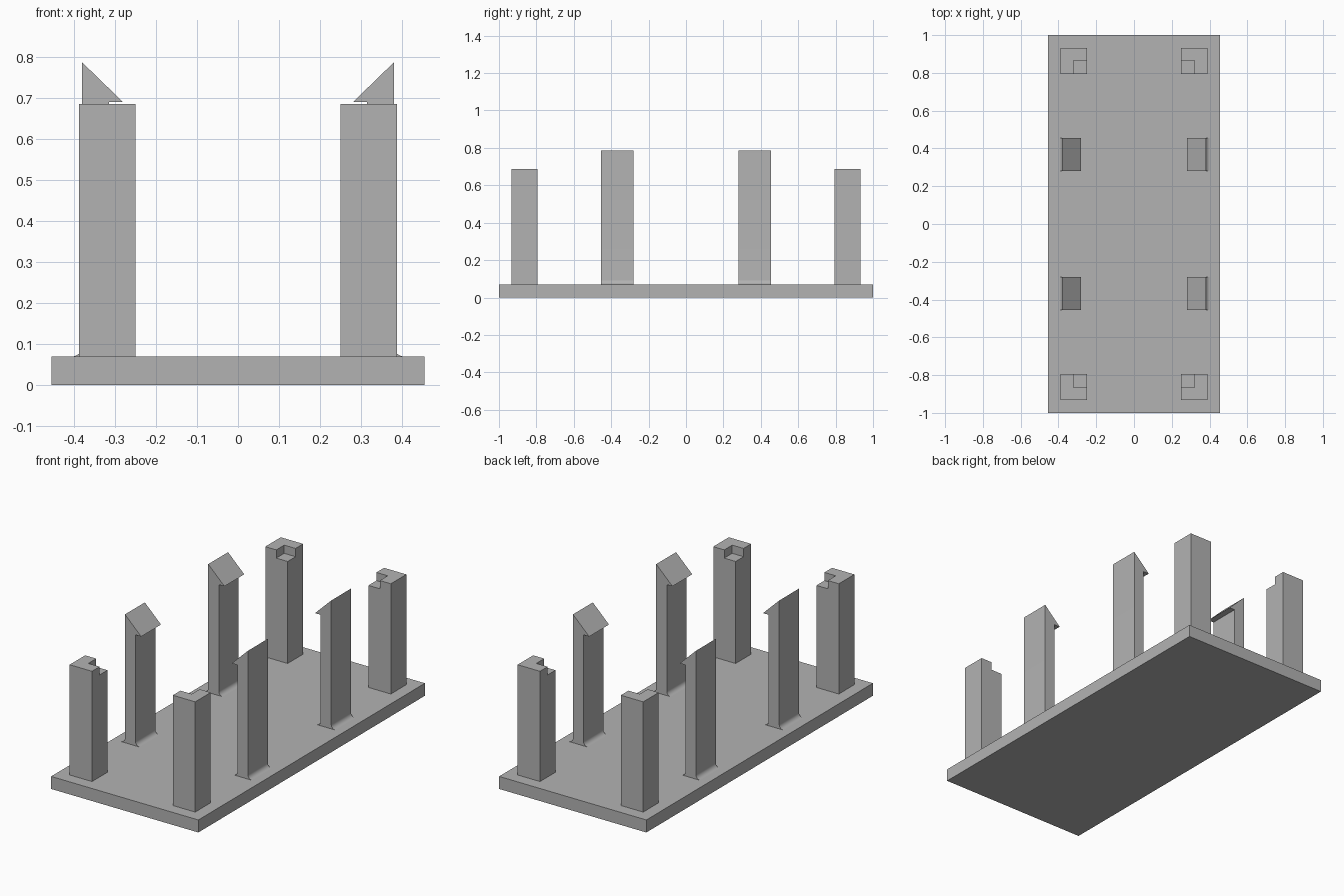
import bpy, bmesh, math

cube = bpy.data.objects.get("Cube")
if cube:
    bpy.data.objects.remove(cube, do_unlink=True)

# Single plastic colour
grey = bpy.data.materials.new("plain grey")
grey.use_nodes = True
colour = (0.45, 0.45, 0.45, 1)
grey.diffuse_color = colour
grey.node_tree.nodes["Principled BSDF"].inputs["Base Color"].default_value = colour

BASE_TOP = 0.07


def finish(name, bm, smooth=False):
    bmesh.ops.recalc_face_normals(bm, faces=bm.faces)
    mesh = bpy.data.meshes.new(name)
    bm.to_mesh(mesh)
    bm.free()
    mesh.materials.append(grey)
    obj = bpy.data.objects.new(name, mesh)
    bpy.context.collection.objects.link(obj)
    if smooth:
        bpy.ops.object.select_all(action="DESELECT")
        obj.select_set(True)
        bpy.context.view_layer.objects.active = obj
        bpy.ops.object.shade_smooth_by_angle(angle=math.radians(30))
    return obj


def extrude(bm, points, offset):
    face = bm.faces.new([bm.verts.new(p) for p in points])
    result = bmesh.ops.extrude_face_region(bm, geom=[face], use_keep_orig=True)
    moved = [v for v in result["geom"] if isinstance(v, bmesh.types.BMVert)]
    bmesh.ops.translate(bm, vec=offset, verts=moved)


# Base plate
bm = bmesh.new()
w = 0.455
extrude(bm, [(-w, -1, 0), (w, -1, 0), (w, 1, 0), (-w, 1, 0)], (0, 0, BASE_TOP))
finish("base_plate", bm)


# Corner post: a square column with a notch cut from its inner top corner
def corner_post(name, sx, sy):
    x0, x1, x2 = 0.25, 0.32, 0.388
    y0, y1, y2 = 0.795, 0.865, 0.932
    floor, top = 0.64, 0.686
    bm = bmesh.new()
    grid = {}

    def v(x, y, z):
        key = (x, y, z)
        if key not in grid:
            grid[key] = bm.verts.new((sx * x, sy * y, z))
        return grid[key]

    def face(*pts):
        bm.faces.new([v(*p) for p in pts])

    b = BASE_TOP
    face((x0, y0, b), (x0, y2, b), (x2, y2, b), (x2, y0, b))
    face((x2, y0, b), (x2, y2, b), (x2, y2, top), (x2, y0, top))
    face((x0, y2, b), (x2, y2, b), (x2, y2, top), (x0, y2, top))
    face((x0, y0, b), (x2, y0, b), (x2, y0, top), (x1, y0, top), (x1, y0, floor), (x0, y0, floor))
    face((x0, y0, b), (x0, y2, b), (x0, y2, top), (x0, y1, top), (x0, y1, floor), (x0, y0, floor))
    face((x0, y0, floor), (x1, y0, floor), (x1, y1, floor), (x0, y1, floor))
    face((x1, y0, floor), (x1, y1, floor), (x1, y1, top), (x1, y0, top))
    face((x0, y1, floor), (x1, y1, floor), (x1, y1, top), (x0, y1, top))
    face((x1, y0, top), (x2, y0, top), (x2, y2, top), (x0, y2, top), (x0, y1, top), (x1, y1, top))
    finish(name, bm)


# Snap clip: a filleted upright with a sloped hook facing inward
def snap_clip(name, sx, y):
    inner, outer, r, steps = 0.315, 0.38, 0.025, 8
    arc = [(r * (1 - math.cos(a)), r * (1 - math.sin(a)))
           for a in (math.pi / 2 * i / steps for i in range(steps + 1))]
    profile = [(outer + dx, BASE_TOP + dz) for dx, dz in reversed(arc)]
    profile += [(outer, 0.787), (0.28, 0.69), (inner, 0.69)]
    profile += [(inner - dx, BASE_TOP + dz) for dx, dz in arc]
    bm = bmesh.new()
    extrude(bm, [(sx * x, y - 0.0875, z) for x, z in profile], (0, 0.175, 0))
    finish(name, bm, smooth=True)


for sx, side in ((1, "left"), (-1, "right")):
    for sy, end in ((-1, "front"), (1, "back")):
        corner_post(f"corner_post_{end}_{side}", sx, sy)
        snap_clip(f"snap_clip_{end}_{side}", sx, sy * 0.3675)
